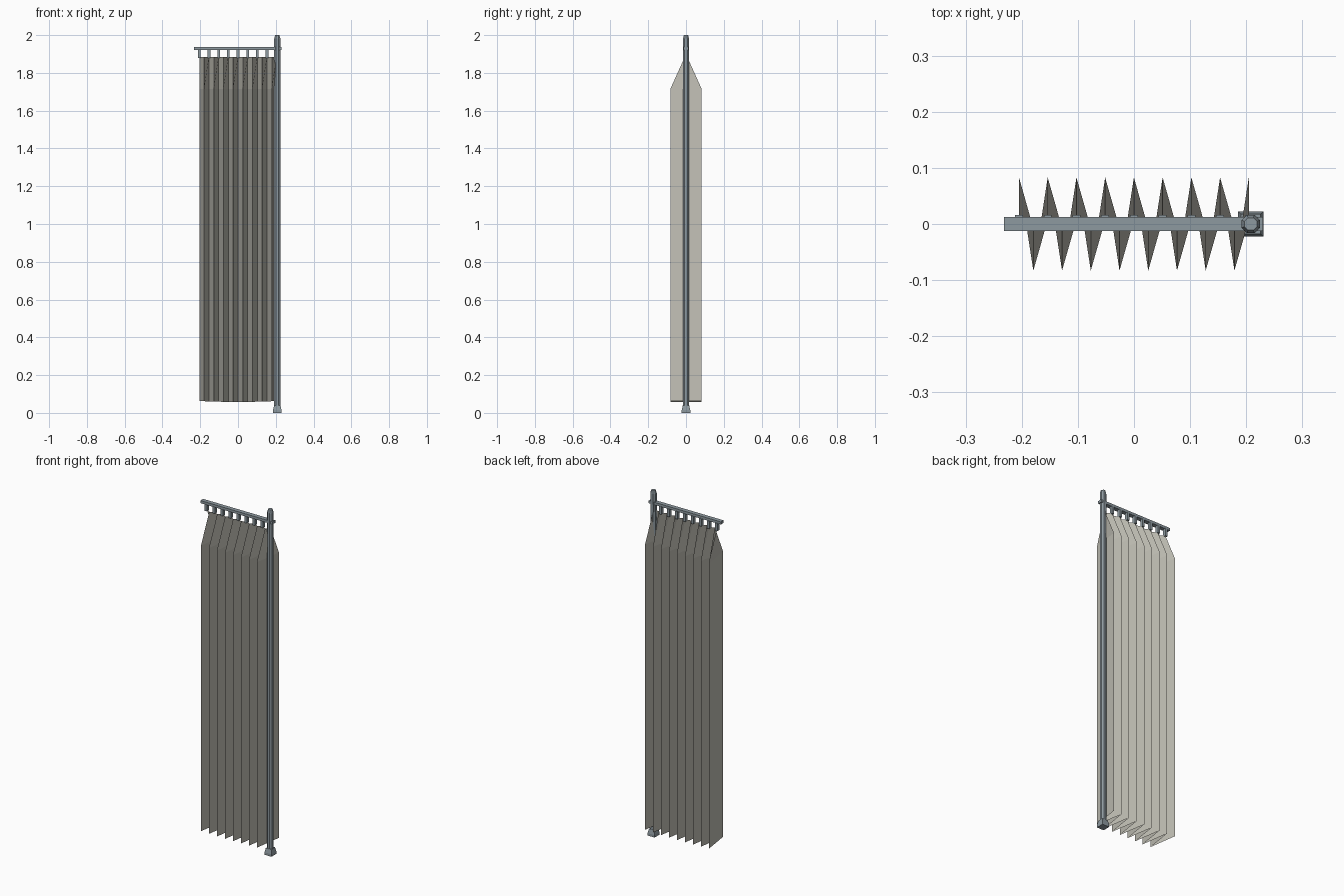
import bpy, bmesh, math

if "Cube" in bpy.data.objects:
    bpy.data.objects.remove(bpy.data.objects["Cube"])


def material(name, rgb):
    m = bpy.data.materials.new(name)
    m.diffuse_color = (*rgb, 1)
    m.use_nodes = True
    m.node_tree.nodes["Principled BSDF"].inputs["Base Color"].default_value = m.diffuse_color
    return m


CLOTH = material("grey cloth", (0.54, 0.53, 0.47))
METAL = material("blue grey metal", (0.27, 0.32, 0.35))


def finish(name, bm, mat):
    me = bpy.data.meshes.new(name)
    bm.to_mesh(me)
    bm.free()
    ob = bpy.data.objects.new(name, me)
    bpy.context.collection.objects.link(ob)
    me.materials.append(mat)
    return ob


def box(name, lo, hi, mat):
    bm = bmesh.new()
    bmesh.ops.create_cube(bm, size=1)
    for v in bm.verts:
        v.co = [(a + b) / 2 + c * (b - a) for a, b, c in zip(lo, hi, v.co)]
    return finish(name, bm, mat)


def loft(name, x, profile, sides, turn, mat):
    """Stack of (radius, z) rings around a vertical axis, with end caps."""
    bm = bmesh.new()
    rings = []
    for r, z in profile:
        angles = [turn + math.tau * i / sides for i in range(sides)]
        rings.append([bm.verts.new((x + r * math.cos(a), r * math.sin(a), z)) for a in angles])
    for low, high in zip(rings, rings[1:]):
        for i in range(sides):
            j = (i + 1) % sides
            bm.faces.new((low[i], low[j], high[j], high[i]))
    bm.faces.new(rings[0][::-1])
    bm.faces.new(rings[-1])
    return finish(name, bm, mat)


# upright pole with a bevelled tip
POLE_X = 0.208
loft("pole", POLE_X, [(0.0175, 0.02), (0.0175, 1.982), (0.012, 2.0)], 8, math.pi / 8, METAL)

# square flared foot
s = math.sqrt(2)
loft("pole_foot", POLE_X, [(0.0225 * s, 0), (0.0225 * s, 0.014), (0.0175 * s, 0.038)],
     4, math.pi / 4, METAL)

# horizontal rail
box("rail", (-0.232, -0.0125, 1.921), (0.230, 0.0125, 1.936), METAL)

# pleated curtain: zigzag gathered in at the top
PITCH = 0.0512
bm = bmesh.new()
columns = []
for i in range(17):
    x = -0.205 + i * PITCH / 2
    side = 1 if i % 2 == 0 else -1
    sag = 0.005 * (abs(x) / 0.205) ** 2
    columns.append([bm.verts.new((x, side * y, z))
                    for y, z in ((0.083, 0.058 + sag), (0.083, 1.715), (0.007, 1.883))])
for a, b in zip(columns, columns[1:]):
    for k in range(2):
        bm.faces.new((a[k], b[k], b[k + 1], a[k + 1]))
finish("curtain", bm, CLOTH)

# hanger tabs, one over each rear pleat
for i in range(9):
    x = -0.205 + i * PITCH
    box(f"hanger_{i + 1}", (x - 0.007, -0.002, 1.878), (x + 0.007, 0.016, 1.923), METAL)
